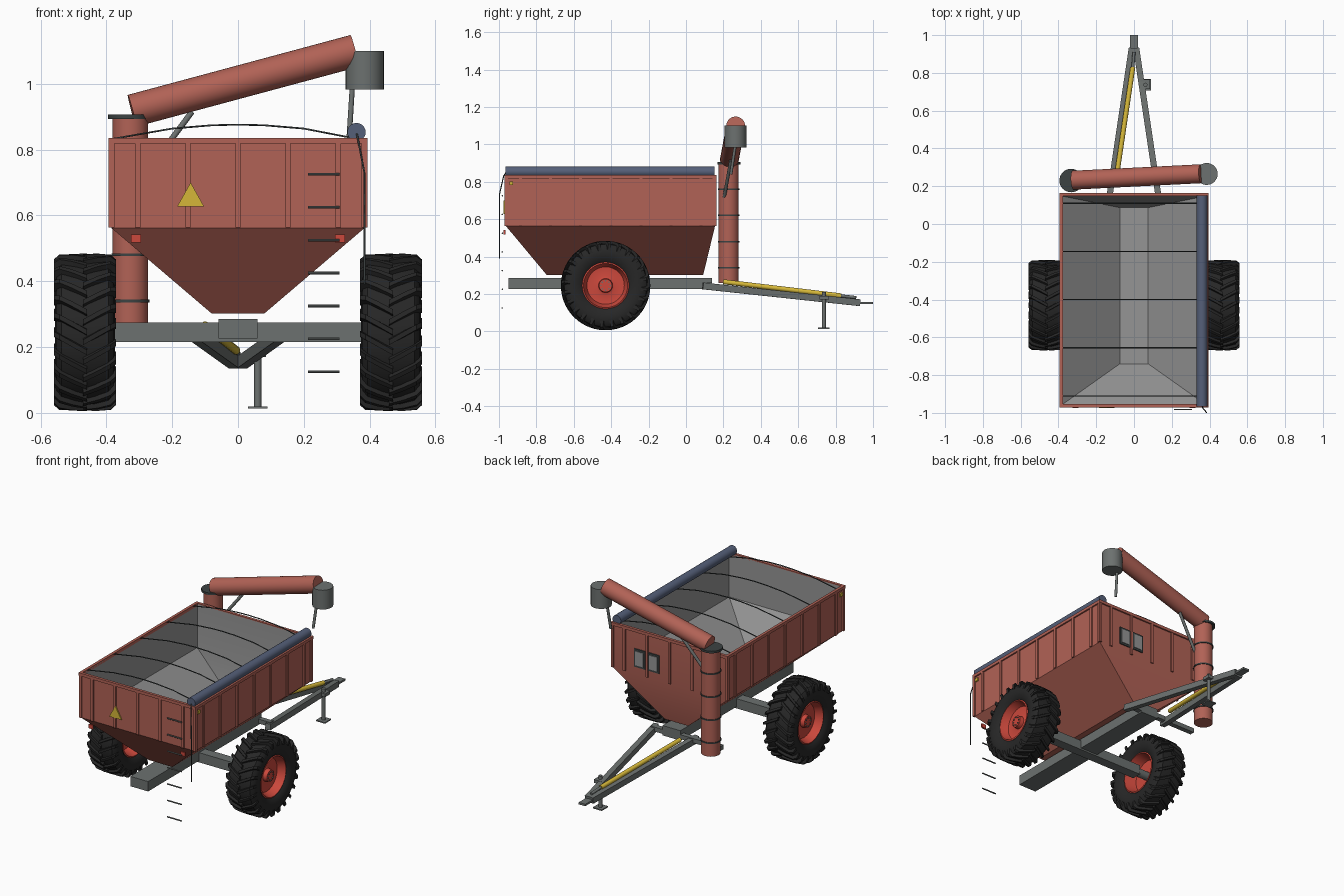
import bpy, bmesh, math
from mathutils import Vector, Matrix

if "Cube" in bpy.data.objects:
    bpy.data.objects.remove(bpy.data.objects["Cube"])


def material(name, r, g, b):
    m = bpy.data.materials.new(name)
    m.diffuse_color = (r, g, b, 1)
    m.use_nodes = True
    m.node_tree.nodes["Principled BSDF"].inputs["Base Color"].default_value = m.diffuse_color
    return m


RED = material("faded red paint", 0.44, 0.122, 0.092)
GREY = material("frame grey", 0.15, 0.165, 0.16)
LINER = material("hopper liner grey", 0.30, 0.30, 0.30)
BLUE = material("tarp blue", 0.09, 0.115, 0.19)
RUBBER = material("tyre rubber", 0.02, 0.02, 0.02)
RIM = material("bright red", 0.60, 0.065, 0.045)
YELLOW = material("yellow", 0.66, 0.47, 0.04)
DARK = material("dark steel", 0.045, 0.055, 0.055)


def finish(name, bm, *mats):
    bmesh.ops.recalc_face_normals(bm, faces=bm.faces)
    me = bpy.data.meshes.new(name)
    bm.to_mesh(me)
    bm.free()
    for m in mats:
        me.materials.append(m)
    me.shade_smooth()
    me.set_sharp_from_angle(angle=math.radians(32))
    ob = bpy.data.objects.new(name, me)
    bpy.context.collection.objects.link(ob)
    return ob


def box(name, x0, x1, y0, y1, z0, z1, mat):
    bm = bmesh.new()
    mtx = Matrix.Translation(((x0 + x1) / 2, (y0 + y1) / 2, (z0 + z1) / 2))
    mtx = mtx @ Matrix.Diagonal((x1 - x0, y1 - y0, z1 - z0, 1))
    bmesh.ops.create_cube(bm, size=1, matrix=mtx)
    return finish(name, bm, mat)


def along(p, q):
    p, q = Vector(p), Vector(q)
    d = q - p
    return Matrix.Translation((p + q) / 2) @ d.to_track_quat('Z', 'Y').to_matrix().to_4x4(), d.length


def rod(name, p, q, r, mat, seg=24):
    bm = bmesh.new()
    mtx, length = along(p, q)
    bmesh.ops.create_cone(bm, cap_ends=True, segments=seg, radius1=r, radius2=r,
                          depth=length, matrix=mtx)
    return finish(name, bm, mat)


def beam(name, p, q, w, h, mat):
    # rectangular bar from p to q, kept level across its width
    p, q = Vector(p), Vector(q)
    f = (q - p).normalized()
    side = f.cross(Vector((0, 0, 1))).normalized() * w / 2
    up = side.cross(f).normalized() * h / 2
    bm = bmesh.new()
    ends = [[bm.verts.new(c + side * a + up * b) for a, b in ((1, 1), (-1, 1), (-1, -1), (1, -1))]
            for c in (p, q)]
    for e in ends:
        bm.faces.new(e)
    for i in range(4):
        j = (i + 1) % 4
        bm.faces.new((ends[0][i], ends[0][j], ends[1][j], ends[1][i]))
    return finish(name, bm, mat)


def wire(name, pts, r, mat):
    cu = bpy.data.curves.new(name, 'CURVE')
    cu.dimensions = '3D'
    cu.bevel_depth = r
    cu.bevel_resolution = 1
    sp = cu.splines.new('POLY')
    sp.points.add(len(pts) - 1)
    for pt, co in zip(sp.points, pts):
        pt.co = (*co, 1)
    cu.materials.append(mat)
    ob = bpy.data.objects.new(name, cu)
    bpy.context.collection.objects.link(ob)


def revolve(name, profile, centre, side, mat, seg=48):
    # closed (x, radius) profile turned about the axle
    bm = bmesh.new()
    rings = []
    for k in range(seg):
        t = 2 * math.pi * k / seg
        rings.append([bm.verts.new((centre[0] + side * x, centre[1] + r * math.cos(t),
                                    centre[2] + r * math.sin(t))) for x, r in profile])
    n = len(profile)
    for k in range(seg):
        a, b = rings[k], rings[(k + 1) % seg]
        for i in range(n):
            j = (i + 1) % n
            bm.faces.new((a[i], a[j], b[j], b[i]))
    bmesh.ops.remove_doubles(bm, verts=bm.verts, dist=1e-5)
    bmesh.ops.dissolve_degenerate(bm, dist=1e-6, edges=bm.edges)
    return finish(name, bm, mat)


# Hopper: outer skin, rim and inner liner as stacked rectangular rings
rings = [(0.08, -0.745, 0.092, 0.302), (0.385, -0.962, 0.155, 0.562), (0.385, -0.962, 0.155, 0.83),
         (0.377, -0.954, 0.147, 0.83), (0.377, -0.954, 0.147, 0.566), (0.075, -0.74, 0.087, 0.31)]
bm = bmesh.new()
loops = [[bm.verts.new(c) for c in ((-x, y0, z), (x, y0, z), (x, y1, z), (-x, y1, z))]
         for x, y0, y1, z in rings]
for n, (a, b) in enumerate(zip(loops, loops[1:])):
    for i in range(4):
        j = (i + 1) % 4
        bm.faces.new((a[i], a[j], b[j], b[i])).material_index = int(n > 2)
bm.faces.new(loops[0])
bm.faces.new(loops[-1]).material_index = 1
finish("hopper", bm, RED, LINER)

# Rim rails and vertical stiffeners
for s in (-1, 1):
    a, b = sorted((s * 0.377, s * 0.394))
    box("side_rim", a, b, -0.971, 0.164, 0.818, 0.836, RED)
    for y in (-0.96, -0.885, -0.725, -0.565, -0.4, -0.24, -0.08, 0.08, 0.15):
        a, b = sorted((s * 0.38, s * 0.393))
        box("side_rib", a, b, y - 0.008, y + 0.008, 0.563, 0.82, RED)
for y0, y1, e0, e1 in ((-0.971, -0.954, -0.970, -0.96), (0.147, 0.164, 0.15, 0.163)):
    box("end_rim", -0.394, 0.394, y0, y1, 0.818, 0.836, RED)
    for x in (-0.384, -0.305, -0.152, 0, 0.152, 0.305, 0.384):
        box("end_rib", x - 0.008, x + 0.008, e0, e1, 0.563, 0.82, RED)

# Viewing windows in the drawbar end
for x in (0.106, 0.2):
    box("window_frame", x - 0.037, x + 0.037, 0.154, 0.161, 0.605, 0.715, DARK)
    box("window_glass", x - 0.027, x + 0.027, 0.155, 0.164, 0.617, 0.703, LINER)

# Rolled tarp, bows and crank
rod("tarp_roll", (0.36, -0.965, 0.853), (0.36, 0.152, 0.853), 0.028, BLUE)
for y in (-0.91, -0.655, -0.4, -0.145, 0.11):
    wire("tarp_bow", [(-0.385, y, 0.832), (-0.2, y, 0.864), (-0.08, y, 0.874), (0, y, 0.876),
                      (0.08, y, 0.874), (0.2, y, 0.864), (0.35, y, 0.835)], 0.003, DARK)
wire("tarp_crank", [(0.36, -0.96, 0.853), (0.365, -0.975, 0.83), (0.384, -0.998, 0.73),
                    (0.385, -0.998, 0.39)], 0.003, DARK)

# Ladder rungs
for k in range(7):
    z = 0.125 + 0.1 * k
    rod("ladder_rung", (0.212, -0.982, z), (0.308, -0.982, z), 0.004, GREY, 10)

# Warning triangle, reflectors and side markers
bm = bmesh.new()
tri = [(-0.185, 0.627), (-0.103, 0.627), (-0.144, 0.7)]
sides = [[bm.verts.new((x, y, z)) for x, z in tri] for y in (-0.975, -0.968)]
for f in sides:
    bm.faces.new(f)
for i in range(3):
    j = (i + 1) % 3
    bm.faces.new((sides[0][i], sides[0][j], sides[1][j], sides[1][i]))
finish("warning_triangle", bm, YELLOW)
for s in (-1, 1):
    box("tail_reflector", s * 0.31 - 0.015, s * 0.31 + 0.015, -0.975, -0.966, 0.518, 0.542, RIM)
    box("side_marker", s * 0.39 - 0.004, s * 0.39 + 0.004, -0.945, -0.925, 0.782, 0.802, YELLOW)

# Chassis: spine, axle, drawbar, hitch
box("spine", -0.06, 0.06, -0.95, 0.14, 0.226, 0.286, GREY)
box("axle", -0.38, 0.38, -0.46, -0.4, 0.216, 0.275, GREY)
rod("axle_shaft", (-0.47, -0.43, 0.245), (0.47, -0.43, 0.245), 0.025, GREY)
box("drawbar_crossmember", -0.33, 0.14, 0.11, 0.14, 0.235, 0.262, GREY)
for s in (-1, 1):
    beam("drawbar_rail", (s * 0.138, 0.09, 0.243), (s * 0.012, 0.93, 0.153), 0.032, 0.036, GREY)
box("hitch", -0.022, 0.022, 0.92, 1.0, 0.145, 0.157, GREY)
rod("drive_shaft_guard", (-0.1, 0.2, 0.265), (-0.006, 0.83, 0.19), 0.013, YELLOW, 16)
rod("drive_shaft", (-0.006, 0.83, 0.19), (0, 0.91, 0.181), 0.008, GREY, 12)

# Parking jack
rod("jack_post", (0.06, 0.737, 0.018), (0.06, 0.737, 0.21), 0.011, GREY, 16)
box("jack_bracket", 0.035, 0.085, 0.715, 0.765, 0.17, 0.19, GREY)
box("jack_foot", 0.03, 0.09, 0.707, 0.767, 0.013, 0.02, GREY)

# Unloading auger
rod("lower_auger", (-0.327, 0.228, 0.258), (-0.327, 0.228, 0.9), 0.054, RED, 32)
for z in (0.34, 0.48, 0.62, 0.76):
    rod("auger_band", (-0.327, 0.228, z - 0.004), (-0.327, 0.228, z + 0.004), 0.058, DARK, 32)
rod("auger_flange", (-0.333, 0.23, 0.893), (-0.333, 0.23, 0.906), 0.062, DARK, 32)
rod("upper_auger", (-0.322, 0.232, 0.918), (0.355, 0.266, 1.1), 0.05, RED, 32)
rod("discharge_spout", (0.385, 0.265, 0.983), (0.385, 0.265, 1.1), 0.058, GREY, 32)
rod("spout_rod", (0.347, 0.262, 0.985), (0.338, 0.24, 0.84), 0.008, GREY, 12)
rod("auger_strut", (-0.285, 0.205, 0.72), (-0.14, 0.24, 0.915), 0.009, GREY, 12)

# Wheels
half = [(0.07, 0.122), (0.085, 0.14), (0.091, 0.175), (0.086, 0.205), (0.072, 0.221), (0.03, 0.225)]
tyre = half + [(-x, r) for x, r in reversed(half)]
disc = [(0.072, 0.126), (0.076, 0.118), (0.058, 0.112), (0.03, 0.1), (0.025, 0.05), (0.03, 0.038),
        (0.055, 0.035), (0.055, 0.0), (-0.005, 0.0), (-0.005, 0.1), (-0.058, 0.114), (-0.076, 0.118),
        (-0.072, 0.126)]
# lug stations: across, inner radius, outer radius, sweep
stations = [(-0.006, 0.218, 0.239, 0.0), (0.04, 0.218, 0.239, 0.11), (0.078, 0.21, 0.236, 0.2),
            (0.094, 0.188, 0.222, 0.235)]
LUGS = 24
for s in (-1, 1):
    c = (s * 0.465, -0.43, 0.245)
    revolve("tyre", tyre, c, s, RUBBER)
    revolve("wheel_disc", disc, c, s, RIM)
    bm = bmesh.new()
    for half_side in (-1, 1):
        for k in range(LUGS):
            base = 2 * math.pi * (k + (0.5 if half_side > 0 else 0)) / LUGS
            prev = None
            for x, r0, r1, sweep in stations:
                quad = []
                for r, w in ((r0, -0.05), (r1, -0.034), (r1, 0.034), (r0, 0.05)):
                    t = base + sweep + w
                    quad.append(bm.verts.new((c[0] + half_side * x, c[1] - r * math.cos(t),
                                              c[2] + r * math.sin(t))))
                if prev:
                    for i in range(4):
                        j = (i + 1) % 4
                        bm.faces.new((prev[i], prev[j], quad[j], quad[i]))
                else:
                    bm.faces.new(quad)
                prev = quad
            bm.faces.new(prev)
    finish("tyre_lugs", bm, RUBBER)
    for k in range(8):
        t = math.pi * k / 4
        y, z = c[1] + 0.025 * math.cos(t), c[2] + 0.025 * math.sin(t)
        rod("wheel_bolt", (c[0] + s * 0.05, y, z), (c[0] + s * 0.06, y, z), 0.004, GREY, 8)
